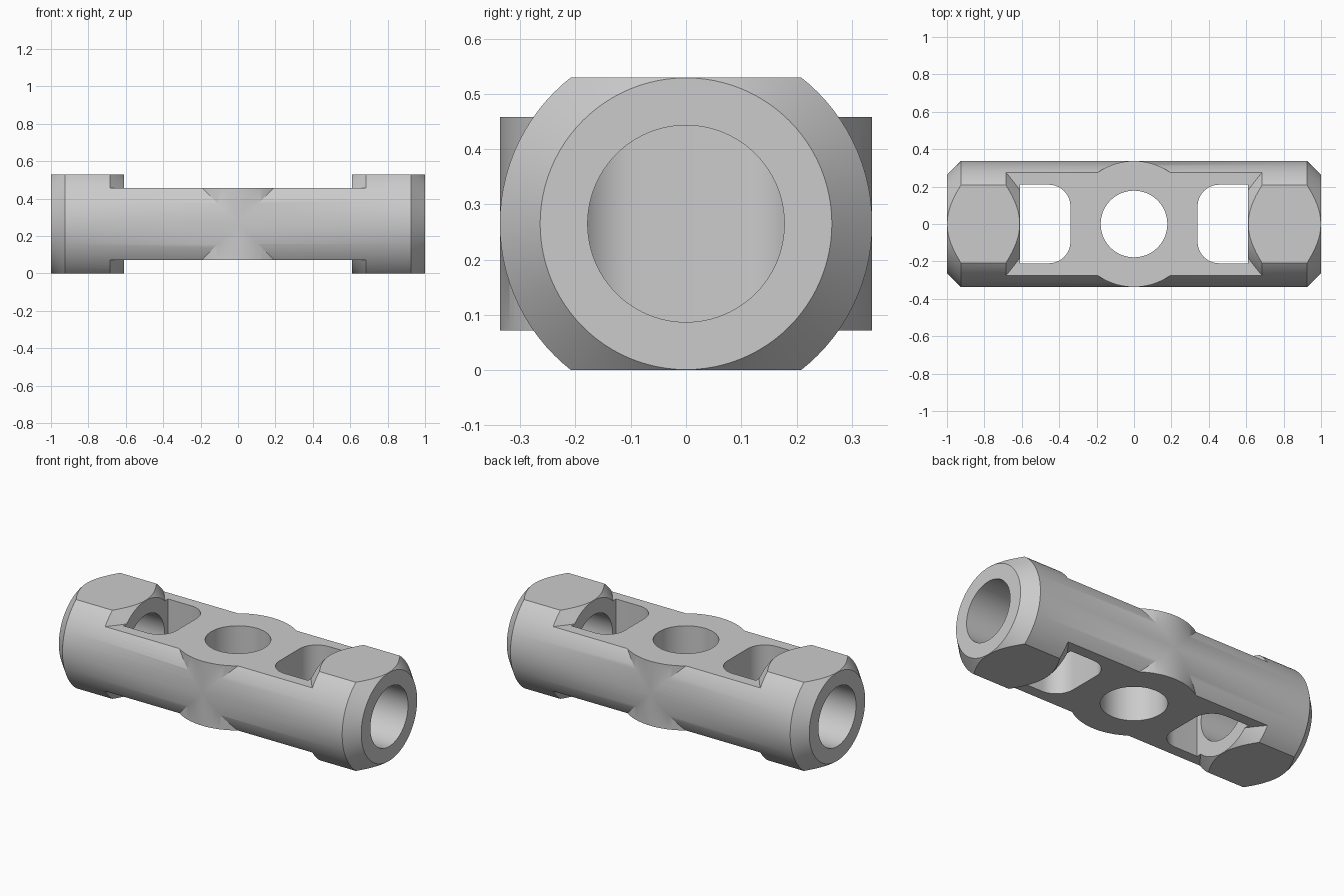
import bpy, bmesh
from math import pi, radians
from mathutils import Matrix, Vector

if "Cube" in bpy.data.objects:
    bpy.data.objects.remove(bpy.data.objects["Cube"])

R, FLAT, WEB, HOLE = 0.337, 0.265, 0.193, 0.178   # barrel radius, half heights, hole radius
R_END = 0.264                                     # radius at the small end of each chamfer
SEG = 96


def make(name, bm):
    bmesh.ops.recalc_face_normals(bm, faces=bm.faces)
    me = bpy.data.meshes.new(name)
    bm.to_mesh(me)
    bm.free()
    ob = bpy.data.objects.new(name, me)
    bpy.context.collection.objects.link(ob)
    return ob


def lathe(profile, axis='X'):
    """Revolve (position, radius) points about the X or Z axis and cap the ends."""
    bm = bmesh.new()
    vs = [bm.verts.new((x, r, 0)) for x, r in profile]
    es = [bm.edges.new(p) for p in zip(vs, vs[1:])]
    bmesh.ops.spin(bm, geom=vs + es, cent=(0, 0, 0), axis=(1, 0, 0),
                   angle=2 * pi, steps=SEG, use_duplicate=False)
    bmesh.ops.remove_doubles(bm, verts=bm.verts, dist=1e-5)
    bmesh.ops.holes_fill(bm, edges=bm.edges, sides=0)
    if axis == 'Z':
        bm.transform(Matrix.Rotation(pi / 2, 4, 'Y'))
    return bm


def slice_off(bm, z, side):
    """Remove everything beyond height z on the given side and close the cut."""
    bmesh.ops.bisect_plane(bm, geom=bm.verts[:] + bm.edges[:] + bm.faces[:],
                           plane_co=(0, 0, z), plane_no=(0, 0, side), clear_outer=True)
    bmesh.ops.holes_fill(bm, edges=[e for e in bm.edges if e.is_boundary], sides=0)


def combine(body, tool, operation):
    mod = body.modifiers.new(tool.name, 'BOOLEAN')
    mod.object, mod.operation, mod.solver = tool, operation, 'EXACT'
    tool.hide_render = True
    tools.append(tool)


tools = []

# Chamfered barrel with flat top and bottom
bm = lathe([(-1, R_END), (-0.925, R), (0.925, R), (1, R_END)])
for s in (1, -1):
    slice_off(bm, s * FLAT, s)
body = make("link_body", bm)

# Round boss across the middle
combine(body, make("boss", lathe([(-0.23, R), (0.23, R)], 'Z')), 'UNION')

# Top and bottom pockets that leave chamfered end collars
flare = 0.61 + (0.5 - R_END) * 0.075 / (R - R_END)
for s in (1, -1):
    bm = lathe([(-0.61, R_END), (-flare, 0.5), (flare, 0.5), (0.61, R_END)])
    slice_off(bm, s * WEB, -s)
    combine(body, make("pocket_cutter", bm), 'DIFFERENCE')

# Windows with rounded inner corners, and end bores running into them
for s in (1, -1):
    bm = bmesh.new()
    bmesh.ops.create_cube(bm, size=1, matrix=Matrix.Translation((s * 0.475, 0, 0))
                          @ Matrix.Diagonal((0.27, 0.42, 0.7, 1)))
    inner = [e for e in bm.edges if all(abs(v.co.x) < 0.4 for v in e.verts)
             and abs(e.verts[0].co.z - e.verts[1].co.z) > 0.1]
    bmesh.ops.bevel(bm, geom=inner, offset=0.115, segments=10, profile=0.5, affect='EDGES')
    combine(body, make("window_cutter", bm), 'DIFFERENCE')
    combine(body, make("bore_cutter", lathe([(s * 0.5, HOLE), (s * 1.1, HOLE)])), 'DIFFERENCE')

# Vertical hole through the boss
combine(body, make("hole_cutter", lathe([(-0.4, HOLE), (0.4, HOLE)], 'Z')), 'DIFFERENCE')

# Bake the cuts, drop the helpers and stand the part on the ground
bpy.context.view_layer.update()
baked = bpy.data.meshes.new_from_object(body.evaluated_get(bpy.context.evaluated_depsgraph_get()))
body.modifiers.clear()
body.data = baked
for t in tools:
    bpy.data.objects.remove(t)
baked.transform(Matrix.Translation(Vector((0, 0, FLAT))))

bpy.ops.object.select_all(action='DESELECT')
body.select_set(True)
bpy.context.view_layer.objects.active = body
bpy.ops.object.shade_smooth_by_angle(angle=radians(25))
